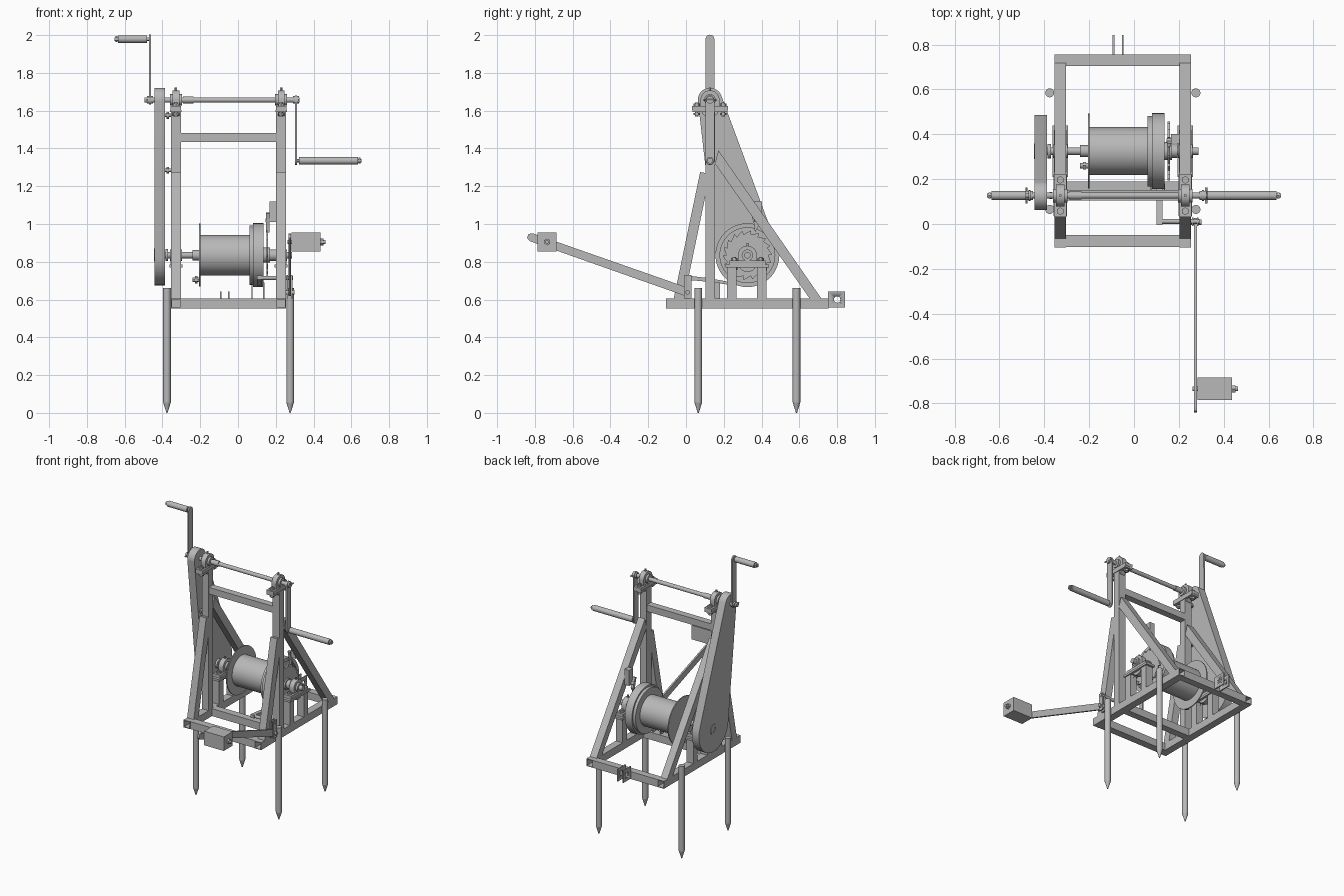
import bpy, bmesh, math
from mathutils import Vector

if "Cube" in bpy.data.objects:
    bpy.data.objects.remove(bpy.data.objects["Cube"])

steel = bpy.data.materials.new("plain_grey_steel")
steel.use_nodes = True
GREY = (0.48, 0.48, 0.48, 1)
steel.diffuse_color = GREY
steel.node_tree.nodes["Principled BSDF"].inputs["Base Color"].default_value = GREY


def finish(name, bm):
    bmesh.ops.recalc_face_normals(bm, faces=bm.faces)
    mesh = bpy.data.meshes.new(name)
    bm.to_mesh(mesh)
    bm.free()
    mesh.materials.append(steel)
    mesh.polygons.foreach_set("use_smooth", [True] * len(mesh.polygons))
    mesh.set_sharp_from_angle(angle=math.radians(30))
    obj = bpy.data.objects.new(name, mesh)
    bpy.context.collection.objects.link(obj)
    return obj


def box(name, xs, ys, zs, open_axis=None):
    """Box from ranges; open_axis hollows both ends like a square tube."""
    bm = bmesh.new()
    bmesh.ops.create_cube(bm, size=1)
    for v in bm.verts:
        v.co = [r[0] if c < 0 else r[1] for c, r in zip(v.co, (xs, ys, zs))]
    if open_axis is not None:
        bm.normal_update()
        for f in [f for f in bm.faces if abs(f.normal[open_axis]) > 0.9]:
            n = f.normal.copy()
            bmesh.ops.inset_individual(bm, faces=[f], thickness=0.007)
            inner = bmesh.ops.extrude_discrete_faces(bm, faces=[f])["faces"]
            bmesh.ops.translate(bm, verts=inner[0].verts, vec=-n * 0.1)
    return finish(name, bm)


def rod(name, a, b, r, r2=None, sides=32):
    """Cylinder or cone between two points."""
    a, b = Vector(a), Vector(b)
    bm = bmesh.new()
    bmesh.ops.create_cone(bm, cap_ends=True, segments=sides, radius1=r,
                          radius2=r if r2 is None else r2, depth=(b - a).length)
    turn = (b - a).to_track_quat("Z", "Y").to_matrix()
    bmesh.ops.rotate(bm, verts=bm.verts, matrix=turn)
    bmesh.ops.translate(bm, verts=bm.verts, vec=(a + b) / 2)
    return finish(name, bm)


def plate(name, profile, x0, x1):
    """Extrude a y-z outline along x."""
    bm = bmesh.new()
    face = bm.faces.new([bm.verts.new((x0, y, z)) for y, z in profile])
    new = bmesh.ops.extrude_face_region(bm, geom=[face])["geom"]
    bmesh.ops.translate(bm, vec=(x1 - x0, 0, 0),
                        verts=[v for v in new if isinstance(v, bmesh.types.BMVert)])
    return finish(name, bm)


def capsule(c1, r1, c2, r2, n=24):
    """Outline wrapping two circles."""
    d = Vector(c2) - Vector(c1)
    axis = math.atan2(d.y, d.x)
    t = math.acos((r1 - r2) / d.length)
    pts = []
    for c, r, start, sweep in ((c2, r2, axis - t, 2 * t),
                               (c1, r1, axis + t, 2 * math.pi - 2 * t)):
        for i in range(n + 1):
            a = start + sweep * i / n
            pts.append((c[0] + r * math.cos(a), c[1] + r * math.sin(a)))
    return pts


def ring(name, x0, x1, r_out, r_in, y, z, n=64):
    bm = bmesh.new()
    rows = []
    for x, r in ((x0, r_in), (x0, r_out), (x1, r_out), (x1, r_in)):
        rows.append([bm.verts.new((x, y + r * math.cos(math.tau * i / n),
                                   z + r * math.sin(math.tau * i / n))) for i in range(n)])
    for k in range(4):
        p, q = rows[k], rows[(k + 1) % 4]
        for i in range(n):
            j = (i + 1) % n
            bm.faces.new((p[i], p[j], q[j], q[i]))
    return finish(name, bm)


def bearing(name, x, y, z, base_z):
    """Pillow block with bolts and grease nipple."""
    box(name + "_foot", (x - .028, x + .028), (y - .095, y + .095), (base_z, base_z + .022))
    plate(name + "_housing", capsule((y, z), .05, (y, base_z + .01), .049), x - .018, x + .018)
    rod(name + "_hub", (x - .032, y, z), (x + .032, y, z), .03)
    rod(name + "_nipple", (x, y, z + .04), (x, y, z + .065), .006, sides=12)
    for dy in (-.07, .07):
        rod(name + "_bolt", (x, y + dy, base_z - .035), (x, y + dy, base_z + .04), .009, sides=12)
        for dz in (-.028, .022):
            rod(name + "_nut", (x, y + dy, base_z + dz), (x, y + dy, base_z + dz + .012),
                .017, sides=6)


TOP_Y, TOP_Z = .127, 1.657        # crank shaft
DRUM_Y, DRUM_Z = .325, .835       # drum shaft
SIDES = {"right": (-.355, -.303), "left": (.202, .255)}

# Frame sides: rail, post, braces, drum stand, bearings, stakes
for side, xs in SIDES.items():
    mid = sum(xs) / 2
    box(side + "_rail", xs, (-.105, .755), (.552, .605), 1)
    box(side + "_post", xs, (.102, .153), (.605, 1.6))
    plate(side + "_rear_brace", [(.153, 1.32), (.172, 1.39), (.717, .605), (.655, .605)], *xs)
    plate(side + "_front_brace", [(-.065, .605), (.075, 1.275), (.102, 1.27),
                                  (.102, 1.145), (-.01, .605)], *xs)
    for y in (.243, .4):
        box(side + "_stand_leg", xs, (y - .025, y + .025), (.605, .77))
    box(side + "_stand_plate", (xs[0] - .008, xs[1] + .008), (.21, .44), (.77, .785))
    bearing(side + "_drum_bearing", mid, DRUM_Y, DRUM_Z, .785)
    box(side + "_post_cap", (xs[0] - .004, xs[1] + .004), (.035, .22), (1.592, 1.604))
    bearing(side + "_crank_bearing", mid, TOP_Y, TOP_Z, 1.604)
    sx = xs[0] - .021 if side == "right" else xs[1] + .021
    for y in (.065, .585):
        rod(side + "_stake", (sx, y, .055), (sx, y, .66), .02)
        rod(side + "_stake_tip", (sx, y, 0), (sx, y, .055), .003, .02)

# Cross members
for name, ys, zs in (("front_beam", (-.102, -.05), (.552, .605)),
                     ("middle_beam", (.14, .19), (.552, .605)),
                     ("rear_beam", (.705, .755), (.552, .605)),
                     ("upper_beam", (.104, .152), (1.435, 1.482))):
    box(name, (-.303, .202), ys, zs)

# Hitch lugs with pin holes
for x in (-.092, -.05):
    lug = box("hitch_lug", (x - .004, x + .004), (.753, .842), (.557, .643))
    hole = rod("hitch_hole_cutter", (x - .02, .8, .6), (x + .02, .8, .6), .017)
    hole.hide_render = True
    hole.hide_viewport = True
    cut = lug.modifiers.new("pin_hole", "BOOLEAN")
    cut.operation, cut.object, cut.solver = "DIFFERENCE", hole, "EXACT"

# Chain case with hub and mounting bolts
plate("chain_case", capsule((.322, .84), .165, (TOP_Y, TOP_Z), .064), -.443, -.387)
ring("case_hub_ring", -.446, -.387, .034, .02, DRUM_Y, DRUM_Z, 32)
for z in (1.285, 1.575):
    rod("case_bolt", (-.39, TOP_Y, z), (-.35, TOP_Y, z), .009, sides=12)
    rod("case_nut", (-.378, TOP_Y, z), (-.366, TOP_Y, z), .018, sides=6)

# Crank shaft and two opposed cranks
rod("crank_shaft", (-.495, TOP_Y, TOP_Z), (.325, TOP_Y, TOP_Z), .014)
rod("crank_shaft_collar", (-.29, TOP_Y, TOP_Z), (-.235, TOP_Y, TOP_Z), .018)
for side, x, s, up, end in (("right", -.466, -1, 1, -.635), ("left", .308, 1, -1, .635)):
    hz = TOP_Z + up * .322
    plate(side + "_crank_arm", capsule((TOP_Y, TOP_Z), .024, (TOP_Y, hz), .023),
          x - .005, x + .005)
    rod(side + "_crank_hub", (x - .016, TOP_Y, TOP_Z), (x + .016, TOP_Y, TOP_Z), .02)
    rod(side + "_crank_pin", (x + s * .014, TOP_Y - .035, TOP_Z),
        (x + s * .014, TOP_Y + .035, TOP_Z), .005, sides=12)
    rod(side + "_crank_grip", (x + s * .016, TOP_Y, hz), (end, TOP_Y, hz), .02)
    rod(side + "_grip_bolt", (x, TOP_Y, hz), (end + s * .02, TOP_Y, hz), .009, sides=12)
    rod(side + "_grip_nut", (end + s * .003, TOP_Y, hz), (end + s * .014, TOP_Y, hz),
        .016, sides=6)

# Drum, flanges, brake drum with band, shaft and collars
for name, x0, x1, r in (("drum_shaft", -.387, .287, .017), ("drum_barrel", -.2, .062, .107),
                        ("drum_flange", -.206, -.199, .167), ("brake_flange", .06, .08, .157),
                        ("brake_drum_web", .08, .11, .15), ("ratchet_hub", .11, .17, .04),
                        ("drum_collar", -.24, -.206, .027), ("case_collar", -.385, -.37, .032),
                        ("inner_collar", .17, .195, .03)):
    rod(name, (x0, DRUM_Y, DRUM_Z), (x1, DRUM_Y, DRUM_Z), r, sides=64)
ring("brake_band", .08, .136, .169, .145, DRUM_Y, DRUM_Z)
rod("rope_clamp", (-.24, .26, .705), (-.2, .26, .705), .012, sides=12)
rod("rope_clamp_nut", (-.228, .26, .705), (-.214, .26, .705), .02, sides=6)

# Saw-toothed ratchet wheel with pawl and counterweight
teeth = []
TEETH = 18
for i in range(TEETH):
    for r, shift in ((.112, 0), (.132, .08)):
        a = math.tau * (i + shift) / TEETH
        teeth.append((DRUM_Y + r * math.cos(a), DRUM_Z + r * math.sin(a)))
plate("ratchet_wheel", teeth, .15, .16)
box("pawl_mount", (.166, .202), (.36, .402), (1.01, 1.12))
plate("pawl", [(.345, 1.055), (.36, 1.06), (.385, .99), (.365, .955), (.36, 1.0)], .148, .166)
rod("pawl_pin", (.145, .372, 1.02), (.205, .372, 1.02), .01, sides=16)

# Brake lever with counterweight
plate("brake_lever", capsule((.005, .64), .023, (-.82, .93), .022, 3), .268, .28)
box("lever_weight", (.283, .438), (-.785, -.685), (.855, .955))
rod("weight_bolt", (.262, -.735, .905), (.464, -.735, .905), .01, sides=16)
rod("weight_nut", (.438, -.735, .905), (.452, -.735, .905), .018, sides=6)

# Brake pivot bracket and linkage to the band
for x in (.262, .284):
    box("pivot_bracket", (x - .004, x + .004), (-.01, .028), (.605, .73))
rod("pivot_shaft", (.1, .012, .715), (.292, .012, .715), .011)
rod("lever_pin", (.25, .008, .638), (.3, .008, .638), .012, sides=16)
plate("brake_link", [(-.005, .705), (-.005, .728), (.11, .715), (.25, .69), (.25, .675),
                     (.11, .695)], .1, .128)
for x in (.075, .136):
    box("band_anchor", (x - .003, x + .003), (.15, .18), (.605, .69))
